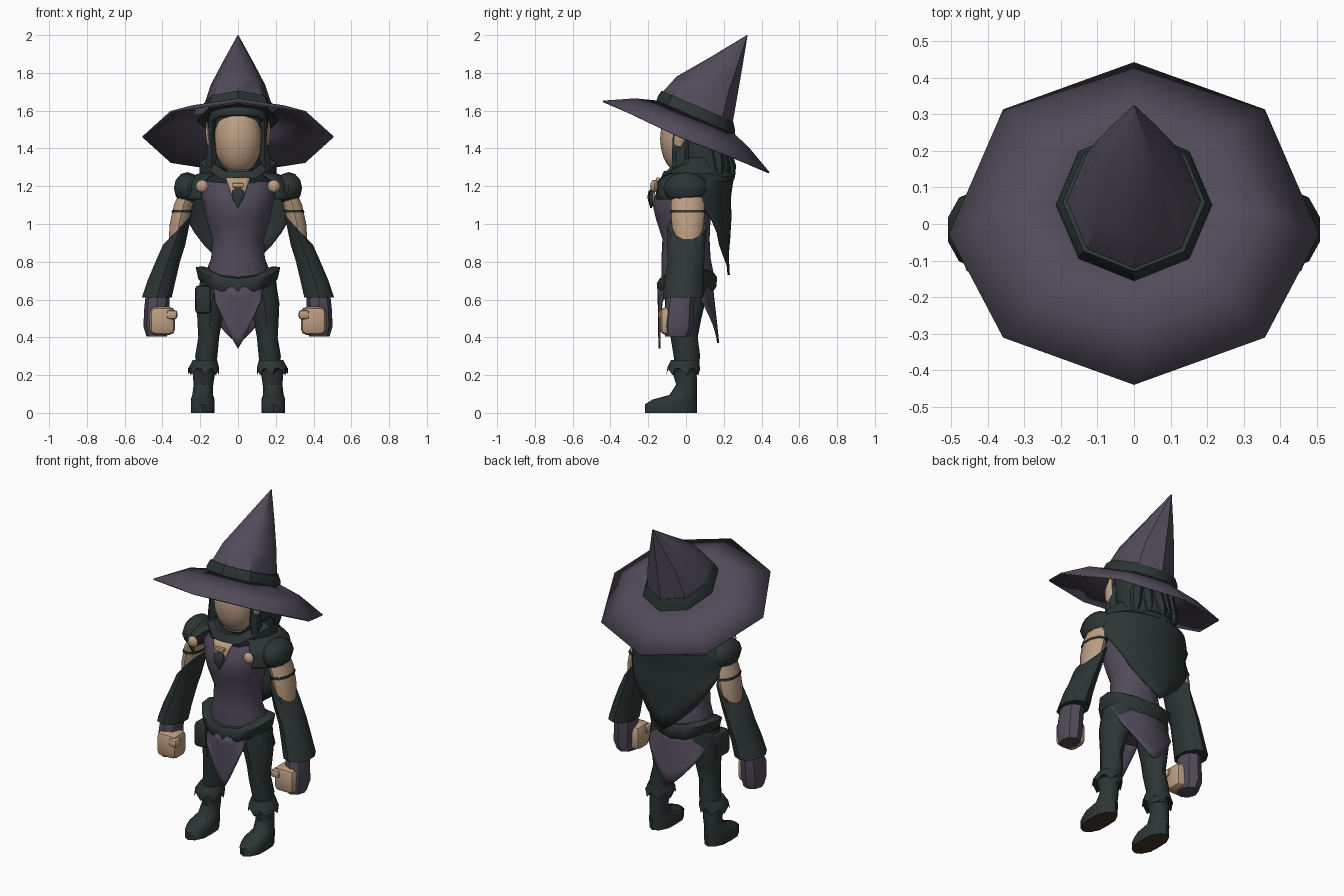
import bpy, bmesh, math
from mathutils import Vector


def material(name, r, g, b):
    m = bpy.data.materials.new(name)
    m.diffuse_color = (r, g, b, 1)
    return m


PURPLE = material("dusk purple cloth", 0.083, 0.070, 0.100)
GREEN = material("dark green cloth", 0.024, 0.036, 0.034)
SKIN = material("skin", 0.50, 0.34, 0.225)
BROWN = material("brown sole", 0.060, 0.035, 0.018)


def finish(name, bm, mat, mirror=False, thick=0):
    bmesh.ops.recalc_face_normals(bm, faces=bm.faces)
    me = bpy.data.meshes.new(name)
    bm.to_mesh(me)
    bm.free()
    me.materials.append(mat)
    ob = bpy.data.objects.new(name, me)
    bpy.context.collection.objects.link(ob)
    if thick:
        mod = ob.modifiers.new("thickness", 'SOLIDIFY')
        mod.thickness, mod.offset = thick, 0
    if mirror:
        mod = ob.modifiers.new("mirror", 'MIRROR')
        mod.use_bisect_axis[0] = False
        mod.use_clip = False
        mod.use_mirror_merge = False
    return ob


def loft(name, rings, n, mat, caps=True, deform=None, mirror=False, thick=0):
    """Rings are (cx, cy, cz, rx, ry, slope); vertex 0 faces the front."""
    bm = bmesh.new()
    rows = []
    for k, ring in enumerate(rings):
        cx, cy, cz, rx, ry = ring[:5]
        slope = ring[5] if len(ring) > 5 else 0
        row = []
        for i in range(n):
            a = 2 * math.pi * i / n
            x, dy = cx + rx * math.sin(a), -ry * math.cos(a)
            p = Vector((x, cy + dy, cz + slope * dy))
            row.append(bm.verts.new(deform(p, k, i) if deform else p))
        rows.append(row)
    for a, b in zip(rows, rows[1:]):
        for i in range(n):
            j = (i + 1) % n
            bm.faces.new((a[i], a[j], b[j], b[i]))
    if caps:
        bm.faces.new(rows[0])
        bm.faces.new(rows[-1])
    return finish(name, bm, mat, mirror, thick)


def sheet(name, fn, nu, nv, mat, thick=0.012, mirror=False):
    """Cloth sheet from fn(u in -1..1, v in 0..1)."""
    bm = bmesh.new()
    g = [[bm.verts.new(fn(2 * i / nu - 1, j / nv)) for j in range(nv + 1)] for i in range(nu + 1)]
    for i in range(nu):
        for j in range(nv):
            bm.faces.new((g[i][j], g[i + 1][j], g[i + 1][j + 1], g[i][j + 1]))
    return finish(name, bm, mat, mirror, thick)


def blob(name, c, r, mat, seg=12, mirror=False):
    bm = bmesh.new()
    bmesh.ops.create_uvsphere(bm, u_segments=seg, v_segments=max(6, seg - 4), radius=1)
    for v in bm.verts:
        v.co = Vector(c) + Vector([v.co[i] * r[i] for i in range(3)])
    return finish(name, bm, mat, mirror)


def block(name, c, size, mat, bevel, mirror=False):
    bm = bmesh.new()
    bmesh.ops.create_cube(bm, size=1)
    for v in bm.verts:
        v.co = Vector(c) + Vector([v.co[i] * size[i] for i in range(3)])
    bmesh.ops.bevel(bm, geom=bm.edges[:], offset=bevel, segments=2, profile=0.5, affect='EDGES')
    return finish(name, bm, mat, mirror)


# Hat: tilted eight-sided brim, band and leaning cone
def tilted(cy, off, rx, ry):
    return (0, cy, 1.58 - 0.43 * cy + off, rx, ry, -0.43)


loft("hat_brim", [tilted(0, -0.12, 0.505, 0.44), tilted(0.03, -0.035, 0.35, 0.30),
                  tilted(0.05, 0.005, 0.20, 0.20)], 8, PURPLE, caps=False, thick=0.008,
     deform=lambda p, k, i: p + Vector((0, -0.03 if k == 0 and i in (2, 6) else 0, 0)))
loft("hat_band", [tilted(0.05, -0.01, 0.215, 0.21), tilted(0.055, 0.03, 0.212, 0.205),
                  tilted(0.06, 0.07, 0.195, 0.19)], 8, GREEN)
loft("hat_cone", [(0, 0.06, 1.615, 0.185, 0.187, -0.43), (0, 0.112, 1.735, 0.145, 0.162, -0.28),
                  (0, 0.215, 1.862, 0.078, 0.085, -0.26), (0, 0.324, 2.0, 0.002, 0.002)], 8, PURPLE)

# Head, hair and ears
blob("head", (0, -0.02, 1.45), (0.128, 0.117, 0.185), SKIN, 16)
loft("hair", [(0, 0.11, 1.24, 0.15, 0.13), (0, 0.10, 1.32, 0.16, 0.14), (0, 0.07, 1.42, 0.15, 0.135),
              (0, 0.05, 1.52, 0.155, 0.14), (0, 0.03, 1.585, 0.15, 0.14), (0, 0.03, 1.63, 0.10, 0.10)], 14, GREEN)
sheet("hair_fringe", lambda u, v: Vector((0.155 * math.sin(1.45 * u), 0.0 - 0.125 * math.cos(1.45 * u) + 0.03 * v,
      1.575 - 0.10 * u ** 4 + 0.06 * v)), 12, 2, GREEN, 0.02)
loft("hair_side_lock", [(0.145, -0.02, 1.28, 0.03, 0.05), (0.14, -0.03, 1.36, 0.03, 0.045),
                        (0.14, -0.03, 1.46, 0.02, 0.04), (0.135, -0.03, 1.58, 0.02, 0.04)], 6, GREEN, mirror=True)
for k, x in enumerate((-0.12, -0.06, 0, 0.06, 0.12)):
    loft(f"hair_back_lock_{k}", [(x * 0.8, 0.17, 1.50, 0.03, 0.03), (x, 0.20 - abs(x) * 0.3, 1.40, 0.04, 0.035),
                                 (x * 1.1, 0.235 - abs(x) * 0.5, 1.31, 0.035, 0.03),
                                 (x * 1.15, 0.25 - abs(x) * 0.6, 1.25, 0.01, 0.01)], 6, GREEN)
loft("ear", [(0.15, -0.04, 1.39, 0.008, 0.012), (0.155, -0.035, 1.44, 0.014, 0.03),
             (0.16, -0.03, 1.49, 0.014, 0.03), (0.165, -0.01, 1.54, 0.004, 0.008)], 6, SKIN, mirror=True)
loft("neck", [(0, 0.01, 1.18, 0.08, 0.08), (0, 0.01, 1.34, 0.065, 0.065)], 8, SKIN)


# Cowl: thick collar dipping at the throat and rising beside the chin
def cowl_dip(p, k, i):
    p.z += 0.6 * max(0, abs(p.x) - 0.07) * (k in (2, 3, 4)) * (p.y < 0.1)
    p.z += 0.12 * (p.y - 0.05) * (p.y < 0.05)
    return p


loft("cowl", [(0, 0.05, 1.25, 0.13, 0.12), (0, 0.06, 1.21, 0.20, 0.18), (0, 0.06, 1.25, 0.205, 0.195),
              (0, 0.05, 1.295, 0.165, 0.165), (0, 0.05, 1.29, 0.125, 0.12)], 14, GREEN, caps=False,
     deform=cowl_dip, thick=0.01)

# Tunic body
loft("tunic", [(0, 0.01, 0.60, 0.165, 0.13), (0, 0.01, 0.72, 0.18, 0.14), (0, 0, 0.82, 0.142, 0.13),
               (0, 0, 0.92, 0.138, 0.125), (0, -0.015, 1.03, 0.17, 0.145), (0, -0.02, 1.11, 0.185, 0.158),
               (0, 0, 1.19, 0.205, 0.15), (0, 0.02, 1.25, 0.17, 0.13), (0, 0.02, 1.29, 0.10, 0.09)], 12, PURPLE)


# Cape over the shoulders with a long point at the back
def cape(u, v):
    a = math.radians(140) * u
    s, c = math.sin(a), math.cos(a)
    hem = 0.73 + 0.40 * min(1, abs(a) / math.radians(78)) ** 1.15
    if v < 0.4:
        t = v / 0.4
        rx, ry, z = 0.15 + 0.14 * t, 0.14 + 0.06 * t, 1.27 - 0.05 * t * t
        fy = 0.12 + 0.13 * t
    else:
        t = (v - 0.4) / 0.6
        rx, ry, fy, z = 0.29 + 0.02 * t, 0.20 - 0.02 * t, 0.25, 1.22 + (hem - 1.22) * t
    y = 0.04 + (ry if c > 0 else fy) * c + 0.008 * math.sin(9 * z * 3) * (c > 0)
    return Vector((rx * s, y, z))


sheet("cape", cape, 24, 8, GREEN)
blob("shoulder_pad", (0.268, 0.0, 1.19), (0.075, 0.12, 0.085), GREEN, 10, True)

# Brooches, neckline and gem
blob("brooch", (0.19, -0.168, 1.20), (0.034, 0.022, 0.034), SKIN, 8, True)
sheet("neckline", lambda u, v: Vector((0.065 * u * (1 - v) ** 0.7, -0.150 - 0.03 * min(1, v * 2) + 0.01 * u * u,
      1.245 - 0.15 * v)), 6, 5, SKIN, 0.009)
loft("gem", [(0, -0.185, 1.085, 0.004, 0.004), (0, -0.187, 1.14, 0.035, 0.018),
             (0, -0.180, 1.175, 0.037, 0.018), (0, -0.172, 1.19, 0.02, 0.01)], 6, GREEN)
block("gem_clasp", (0, -0.168, 1.205), (0.06, 0.03, 0.022), SKIN, 0.006)

# Belt, high over the hips, with a side pouch
def belt_curve(p, k, i):
    p.z += 0.055 * (p.x / 0.2) ** 2 + 0.10 * p.y
    return p


loft("belt", [(0, 0.005, 0.625, 0.17, 0.135), (0, 0.005, 0.65, 0.215, 0.155), (0, 0.005, 0.70, 0.228, 0.16),
              (0, 0.005, 0.725, 0.19, 0.145)], 14, GREEN, deform=belt_curve)
block("pouch", (-0.185, -0.04, 0.60), (0.085, 0.14, 0.15), GREEN, 0.02)

# Pointed tunic tails at front and back
sheet("front_tail", lambda u, v: Vector((0.135 * u * (1 - 0.12 * v), -0.145 + 0.05 * u * u * (1 - v) + 0.005 * v,
      0.67 - v * (0.08 + 0.25 * (1 - abs(u) ** 1.15)))), 10, 5, PURPLE)
sheet("back_tail", lambda u, v: Vector((0.20 * u * (1 - 0.1 * v), 0.135 + 0.035 * v - 0.10 * u * u * (1 - 0.3 * v),
      0.69 - v * (0.12 + 0.20 * (1 - abs(u) ** 1.3)))), 10, 5, PURPLE)

# Arms: bare upper arm, strap, flared sleeve, glove and fist
loft("upper_arm", [(0.325, 0.01, 0.90, 0.045, 0.07), (0.312, 0.01, 1.0, 0.052, 0.085),
                   (0.29, 0.01, 1.10, 0.052, 0.09), (0.25, 0.01, 1.2, 0.05, 0.08)], 10, SKIN, mirror=True)
loft("arm_strap", [(0.297, 0.01, 1.062, 0.057, 0.095, 0), (0.295, 0.01, 1.075, 0.057, 0.095, 0)], 10, GREEN, mirror=True)


def sleeve_edge(p, k, i):
    if k == 0:
        p.z -= (p.x - 0.30) * 1.1
    return p


loft("sleeve", [(0.305, 0.005, 0.99, 0.062, 0.105), (0.338, 0.0, 0.89, 0.062, 0.10), (0.372, 0.0, 0.80, 0.068, 0.098),
                (0.405, -0.01, 0.70, 0.078, 0.102), (0.43, -0.015, 0.61, 0.083, 0.108)], 10, GREEN,
     deform=sleeve_edge, mirror=True)
loft("glove", [(0.425, -0.025, 0.63, 0.063, 0.075), (0.43, -0.035, 0.56, 0.066, 0.075),
               (0.435, -0.04, 0.46, 0.066, 0.08), (0.43, -0.045, 0.405, 0.055, 0.065)], 8, PURPLE, mirror=True)
block("fist", (0.40, -0.075, 0.487), (0.135, 0.125, 0.15), SKIN, 0.032, True)
block("thumb", (0.35, -0.115, 0.52), (0.06, 0.065, 0.05), SKIN, 0.017, True)

# Legs
loft("leg", [(0.17, 0.0, 0.20, 0.05, 0.06), (0.168, 0.005, 0.30, 0.062, 0.07), (0.155, -0.01, 0.40, 0.058, 0.072),
             (0.15, -0.005, 0.48, 0.068, 0.082), (0.14, 0, 0.58, 0.083, 0.10), (0.115, 0.005, 0.70, 0.09, 0.11)],
     10, GREEN, mirror=True)


# Boots: shaft and long foot in one piece, brown underneath
def square_foot(p, k, i):
    if k < 3:
        p.x = 0.187 + max(-0.063, min(0.063, (p.x - 0.187) * 1.15))
    return p


boot = loft("boot", [(0.187, -0.08, 0.0, 0.060, 0.138), (0.187, -0.08, 0.045, 0.062, 0.138),
                     (0.187, -0.06, 0.07, 0.06, 0.118), (0.187, -0.015, 0.095, 0.055, 0.073),
                     (0.183, 0.003, 0.15, 0.052, 0.055), (0.18, -0.01, 0.23, 0.062, 0.066)],
            12, GREEN, deform=square_foot, mirror=True)
boot.data.materials.append(BROWN)
for f in boot.data.polygons:
    f.material_index = 1 if f.normal.z < -0.7 and f.center.z < 0.02 else 0


# Ragged boot cuff
def ragged(p, k, i):
    if k == 0:
        p.z += 0.022 if i % 2 else -0.012
    return p


loft("boot_cuff", [(0.183, -0.015, 0.212, 0.085, 0.09), (0.18, -0.012, 0.245, 0.08, 0.085),
                   (0.175, -0.005, 0.28, 0.066, 0.074)], 14, GREEN, deform=ragged, mirror=True)

# Smooth shading that keeps hard edges
for ob in bpy.context.collection.objects:
    ob.select_set(True)
    bpy.context.view_layer.objects.active = ob
bpy.ops.object.shade_smooth_by_angle(angle=math.radians(42))
